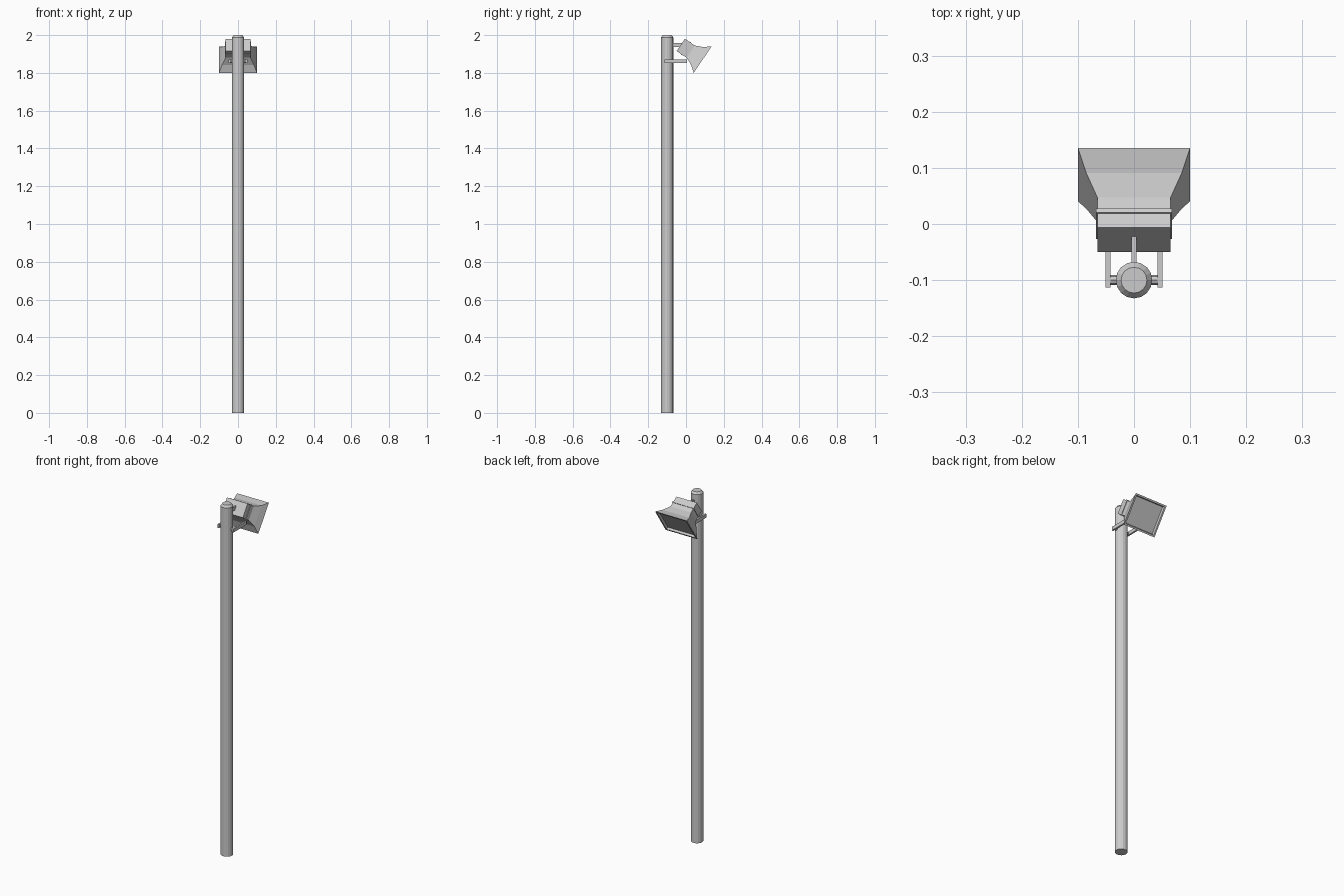
import bpy, bmesh, math
from mathutils import Vector

if "Cube" in bpy.data.objects:
    bpy.data.objects.remove(bpy.data.objects["Cube"])

POLE_Y = -0.10


def make_object(name, bm):
    bmesh.ops.recalc_face_normals(bm, faces=bm.faces)
    mesh = bpy.data.meshes.new(name)
    bm.to_mesh(mesh)
    bm.free()
    obj = bpy.data.objects.new(name, mesh)
    bpy.context.collection.objects.link(obj)
    return obj


def loft(name, rings):
    """Skin a list of closed vertex rings and cap both ends."""
    bm = bmesh.new()
    loops = [[bm.verts.new(p) for p in ring] for ring in rings]
    for a, b in zip(loops, loops[1:]):
        for i in range(len(a)):
            j = (i + 1) % len(a)
            bm.faces.new((a[i], a[j], b[j], b[i]))
    bm.faces.new(loops[0])
    bm.faces.new(loops[-1])
    return make_object(name, bm)


def circle(r, z, n=16):
    return [(r * math.cos(2 * math.pi * i / n), r * math.sin(2 * math.pi * i / n), z)
            for i in range(n)]


def rect(y, hx, hz):
    return [(-hx, y, -hz), (hx, y, -hz), (hx, y, hz), (-hx, y, hz)]


def box(name, lo, hi):
    lo, hi = Vector(lo), Vector(hi)
    bm = bmesh.new()
    bmesh.ops.create_cube(bm, size=1)
    bmesh.ops.scale(bm, vec=hi - lo, verts=bm.verts)
    bmesh.ops.translate(bm, vec=(lo + hi) / 2, verts=bm.verts)
    return make_object(name, bm)


# Pole with chamfered cap
pole = loft("pole", [circle(0.0325, 0), circle(0.0325, 1.988), circle(0.023, 2.0)])
pole.location.y = POLE_Y

# Lamp housing: rear box, raised band, two-step flare, recessed glass
# (distance along the beam, half width, half height)
profile = [
    (-0.140, 0.065, 0.039),
    (-0.110, 0.065, 0.039),
    (-0.110, 0.068, 0.042),
    (-0.101, 0.068, 0.042),
    (-0.101, 0.065, 0.039),
    (-0.076, 0.065, 0.039),
    (-0.035, 0.085, 0.057),
    (0.000, 0.100, 0.085),
    (0.000, 0.091, 0.076),
    (-0.012, 0.088, 0.073),
]
lamp = loft("lamp_housing", [rect(*p) for p in profile])
lamp.location = (0, 0.088, 1.87)
lamp.rotation_euler.x = math.radians(-34)

# Side arms of the bracket
for side, sx in (("left", -1), ("right", 1)):
    x = sx * 0.0465
    box(side + "_arm", (x - 0.0045, -0.113, 1.852), (x + 0.0045, 0.005, 1.872))

# Cross bar through the pole
bar = loft("cross_bar", [circle(0.009, -0.05, 8), circle(0.009, 0.05, 8)])
bar.rotation_euler.y = math.radians(90)
bar.location = (0, POLE_Y, 1.862)

# Upper centre strut
box("upper_strut", (-0.0045, POLE_Y, 1.937), (0.0045, -0.016, 1.957))
